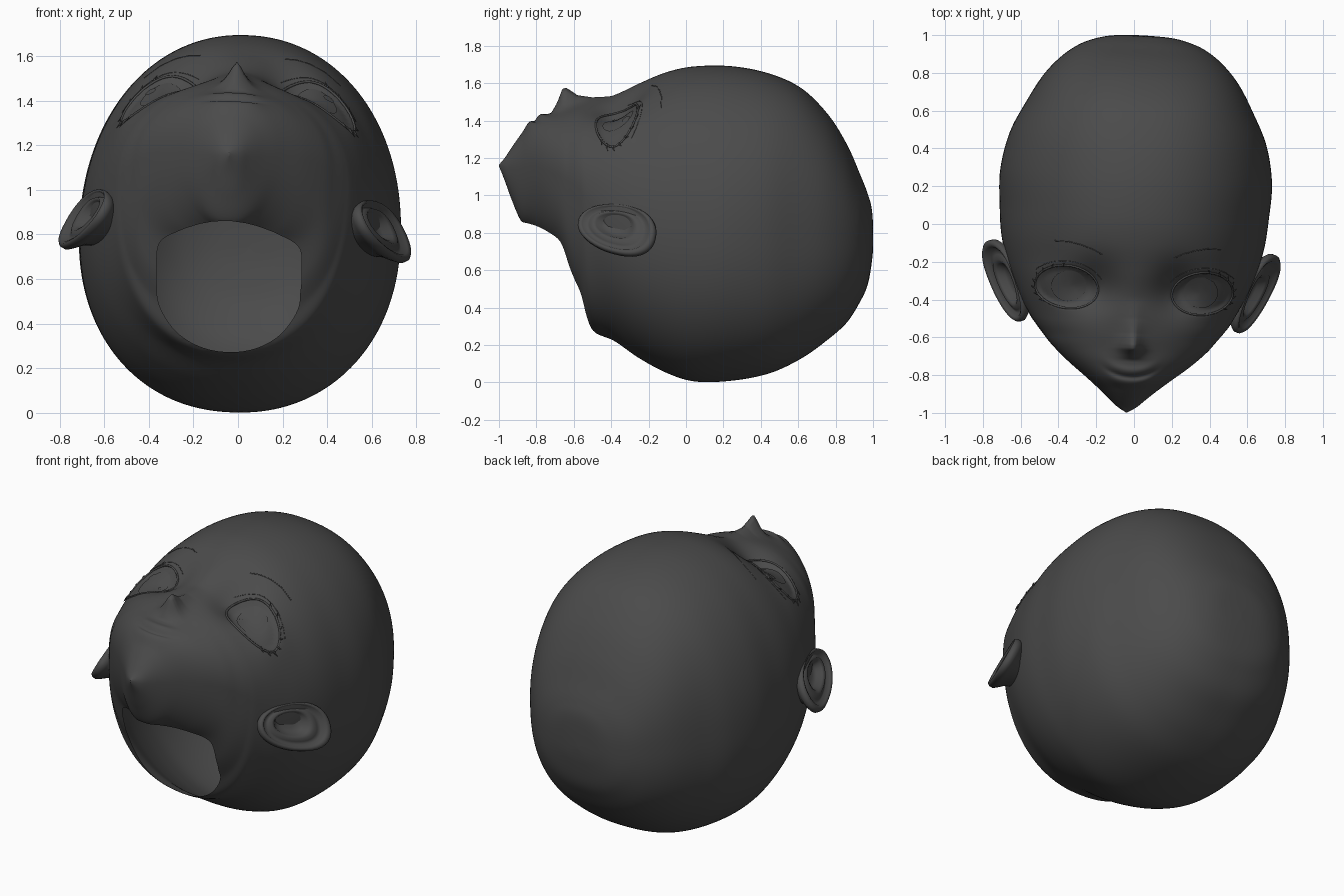
import bpy, bmesh, math
from math import sin, cos, pi, exp
from mathutils import Matrix, Vector

if "Cube" in bpy.data.objects:
    bpy.data.objects.remove(bpy.data.objects["Cube"])

# slight roll and yaw of the whole head about its middle
MID = Matrix.Translation((0, 0, 0.85))
POSE = MID @ Matrix.Rotation(math.radians(-3), 4, 'Z') @ Matrix.Rotation(math.radians(2.3), 4, 'Y') @ MID.inverted()
DARK = bpy.data.materials.new("dark_grey")
DARK.diffuse_color = (.07, .07, .07, 1)
DARK.use_nodes = True
DARK.node_tree.nodes["Principled BSDF"].inputs["Base Color"].default_value = DARK.diffuse_color

# cross-sections from crown to chin: y, face z, back z, half width, z of widest point
ROWS = [
    (1.00, .76, .74, .00, .75), (.993, .92, .65, .15, .77), (.97, 1.01, .52, .255, .77),
    (.93, 1.11, .43, .345, .78), (.86, 1.27, .32, .435, .79), (.76, 1.43, .23, .52, .80),
    (.62, 1.57, .13, .60, .80), (.45, 1.65, .05, .68, .80), (.25, 1.69, .01, .72, .80),
    (.05, 1.69, .005, .712, .80), (-.10, 1.66, .05, .695, .82), (-.25, 1.60, .13, .655, .85),
    (-.38, 1.54, .22, .60, .90), (-.50, 1.505, .28, .535, 1.0), (-.55, 1.49, .42, .50, 1.05),
    (-.60, 1.475, .54, .46, 1.08), (-.66, 1.455, .71, .41, 1.12), (-.74, 1.435, .77, .325, 1.15),
    (-.82, 1.40, .82, .225, 1.16), (-.88, 1.33, .86, .152, 1.15), (-.93, 1.26, .97, .095, 1.15),
    (-.97, 1.20, 1.08, .05, 1.15), (-1.0, 1.165, 1.155, 0, 1.16)]
NOSE = [(-.72, 0), (-.69, .045), (-.66, .115), (-.64, .115), (-.58, .055), (-.50, .02), (-.40, 0)]
EYE, EYE_R, TILT = (.36, -.35), (.165, .112), .12


def profile(t):
    i = min(int(t), len(ROWS) - 2)
    f = t - i
    p = [ROWS[max(0, min(len(ROWS) - 1, i + k))] for k in (-1, 0, 1, 2)]
    return [b + .5 * f * (c - a + f * (2 * a - 5 * b + 4 * c - d + f * (3 * (b - c) + d - a)))
            for a, b, c, d in zip(*p)]


def smooth(a, b, v):
    v = max(0, min(1, (v - a) / (b - a)))
    return v * v * (3 - 2 * v)


def front_power(y):
    return 2.1 + .25 * smooth(.2, .8, y)


def back_power(y):
    return 2.15 + .2 * smooth(.2, .8, y) + 1.0 * exp(-((y + .63) / .10) ** 2)


def nose_height(y):
    for (a, ha), (b, hb) in zip(NOSE, NOSE[1:]):
        if a <= y <= b:
            return ha + (hb - ha) * (y - a) / (b - a)
    return 0


def detail(x, y):
    """Nose ridge, lips, eye sockets and eye hollows on the face."""
    x = abs(x)
    d = nose_height(y) * exp(-(x / .05) ** 1.5)
    m = y + .812 - 2.2 * x * x
    d += exp(-(x / .12) ** 4) * (.012 * exp(-((m - .035) / .022) ** 2)
                                 + .010 * exp(-((m + .033) / .022) ** 2)
                                 - .012 * exp(-(m / .011) ** 2))
    d -= .075 * exp(-((x - .22) / .12) ** 2 - ((y + .34) / .13) ** 2)
    d += .035 * exp(-((x - .51) / .10) ** 2 - ((y + .37) / .12) ** 2)
    dx, dy = x - EYE[0], y - EYE[1]
    ex, ey = dx * cos(TILT) + dy * sin(TILT), dy * cos(TILT) - dx * sin(TILT)
    r = math.hypot(ex / EYE_R[0], ey / EYE_R[1])
    return d - .022 * (1 - smooth(.82, 1.0, r))


def face_z(x, y):
    lo, hi = 0, len(ROWS) - 1
    for _ in range(30):
        mid = (lo + hi) / 2
        if profile(mid)[0] > y:
            lo = mid
        else:
            hi = mid
    _, zt, _, w, zc = profile(lo)
    u, n = min(1, abs(x) / max(w, 1e-4)), front_power(y)
    return zc + (zt - zc) * (1 - u ** n) ** (1 / n) + detail(x, y)


def on_face(s, x, y, lift=0):
    return Vector((s * x, y, face_z(x, y) + lift))


def place(name, data):
    data.materials.append(DARK)
    ob = bpy.data.objects.new(name, data)
    ob.matrix_world = POSE
    bpy.context.collection.objects.link(ob)


def finish(name, bm):
    bmesh.ops.recalc_face_normals(bm, faces=bm.faces)
    me = bpy.data.meshes.new(name)
    bm.to_mesh(me)
    bm.free()
    me.polygons.foreach_set("use_smooth", [True] * len(me.polygons))
    place(name, me)


def loft(bm, rings):
    vs = [[bm.verts.new(p) for p in r] for r in rings]
    for a, b in zip(vs, vs[1:]):
        for i in range(len(a)):
            j = (i + 1) % len(a)
            bm.faces.new((a[i], a[j], b[j], b[i]))
    bmesh.ops.remove_doubles(bm, verts=bm.verts, dist=1e-4)


def strokes(name, lines, r, cyclic=False, taper=False):
    cu = bpy.data.curves.new(name, 'CURVE')
    cu.dimensions, cu.bevel_depth, cu.bevel_resolution = '3D', r, 1
    for pts in lines:
        sp = cu.splines.new('POLY')
        sp.points.add(len(pts) - 1)
        sp.use_cyclic_u = cyclic
        for k, p in enumerate(pts):
            sp.points[k].co = (*p, 1)
            sp.points[k].radius = max(.08, 1 - k / (len(pts) - 1)) if taper else 1
    place(name, cu)


# head shell
N, SUB = 160, 9
rings = []
for k in range((len(ROWS) - 1) * SUB + 1):
    y, zt, zb, w, zc = profile(k / SUB)
    w = max(w, 0)
    ring = []
    for i in range(N):
        a = 2 * pi * i / N
        c, s = cos(a), sin(a)
        n, h = (front_power(y), zt - zc) if s >= 0 else (back_power(y), zc - zb)
        x = math.copysign(w * abs(c) ** (2 / n), c)
        z = zc + math.copysign(h * abs(s) ** (2 / n), s)
        ring.append((x, y, z + (detail(x, y) * smooth(0, .3, s))))
    rings.append(ring)
bm = bmesh.new()
loft(bm, rings)


# neck opening
def in_neck(p):
    if p.y > -.48 or p.z > .86 - .11 * (p.x / .33) ** 2 or abs(p.x) > .325:
        return False
    return p.z > .55 or (p.x / .325) ** 2 + ((p.z - .55) / .28) ** 2 < 1


bmesh.ops.delete(bm, geom=[f for f in bm.faces if in_neck(f.calc_center_median())], context='FACES')
rim = {v: [e.other_vert(v) for e in v.link_edges if e.is_boundary] for v in bm.verts if v.is_boundary}
for _ in range(8):
    new = {v: v.co * .5 + sum((o.co for o in ns), Vector()) * (.5 / len(ns)) for v, ns in rim.items() if ns}
    for v, co in new.items():
        v.co = co
finish("head", bm)

# ear section: scale, height along the ear normal
EAR = [(0, -.035), (.22, -.035), (.38, -.025), (.48, .005), (.58, .015), (.68, .002), (.78, -.004),
       (.86, .018), (.94, .024), (1, .01), (1, -.012), (.92, -.03), (.75, -.06), (.6, -.11)]

for s, side in ((1, "right"), (-1, "left")):
    # ears
    C, U, V = Vector((.663, -.335, .845)), Vector((.092, .21, -.035)), Vector((-.06, .02, .125))
    W = U.cross(V).normalized()
    rings = []
    for k, h in EAR:
        ring = []
        for i in range(40):
            a = 2 * pi * i / 40
            u = k * math.copysign(abs(cos(a)) ** .9, cos(a))
            v = k * math.copysign(abs(sin(a)) ** .9, sin(a)) * (1 + .15 * cos(a))
            shift = .25 * max(0, 1 - k)
            p = C + U * (u - .5 * shift) + V * (v + shift) + W * h
            ring.append((s * p.x, p.y, p.z))
        rings.append(ring)
    bm = bmesh.new()
    loft(bm, rings)
    finish(side + "_ear", bm)

    def eye_pt(a, k, lift=0):
        ex, ey = EYE_R[0] * k * cos(a), EYE_R[1] * k * sin(a)
        return on_face(s, EYE[0] + ex * cos(TILT) - ey * sin(TILT),
                       EYE[1] + ex * sin(TILT) + ey * cos(TILT), lift)

    # eyelid rim, crease and lashes
    strokes(side + "_eyelid", [[eye_pt(2 * pi * i / 48, 1.0) for i in range(48)]], .006, cyclic=True)
    strokes(side + "_eyelid_crease", [[eye_pt(.5 + 2.1 * i / 16, 1.2) for i in range(17)]], .002)
    lashes = []
    for a in (-.9, -.6, -.3, 0, .3, .6, .95, 1.3):
        lashes.append([eye_pt(a, 1.0, .004), eye_pt(a + .04, 1.07, .01), eye_pt(a + .1, 1.13, .016)])
    strokes(side + "_eyelashes", lashes, .007, taper=True)

    # iris and highlights laid on the eye
    for part, cx, cy, rx, ry, lift in (("iris", .35, -.345, .092, .082, .008),
                                       ("large_highlight", .40, -.30, .023, .02, .014),
                                       ("small_highlight", .29, -.37, .012, .012, .014)):
        bm = bmesh.new()
        loft(bm, [[on_face(s, cx + rx * k * cos(2 * pi * i / 32), cy + ry * k * sin(2 * pi * i / 32), lift)
                   for i in range(32)] for k in (0, .35, .7, 1)])
        finish(side + "_" + part, bm)

    # eyebrow
    brow = [(.19, -.17), (.24, -.145), (.30, -.125), (.37, -.11), (.44, -.11)]
    strokes(side + "_eyebrow", [[on_face(s, x, y) for x, y in brow]], .003)
